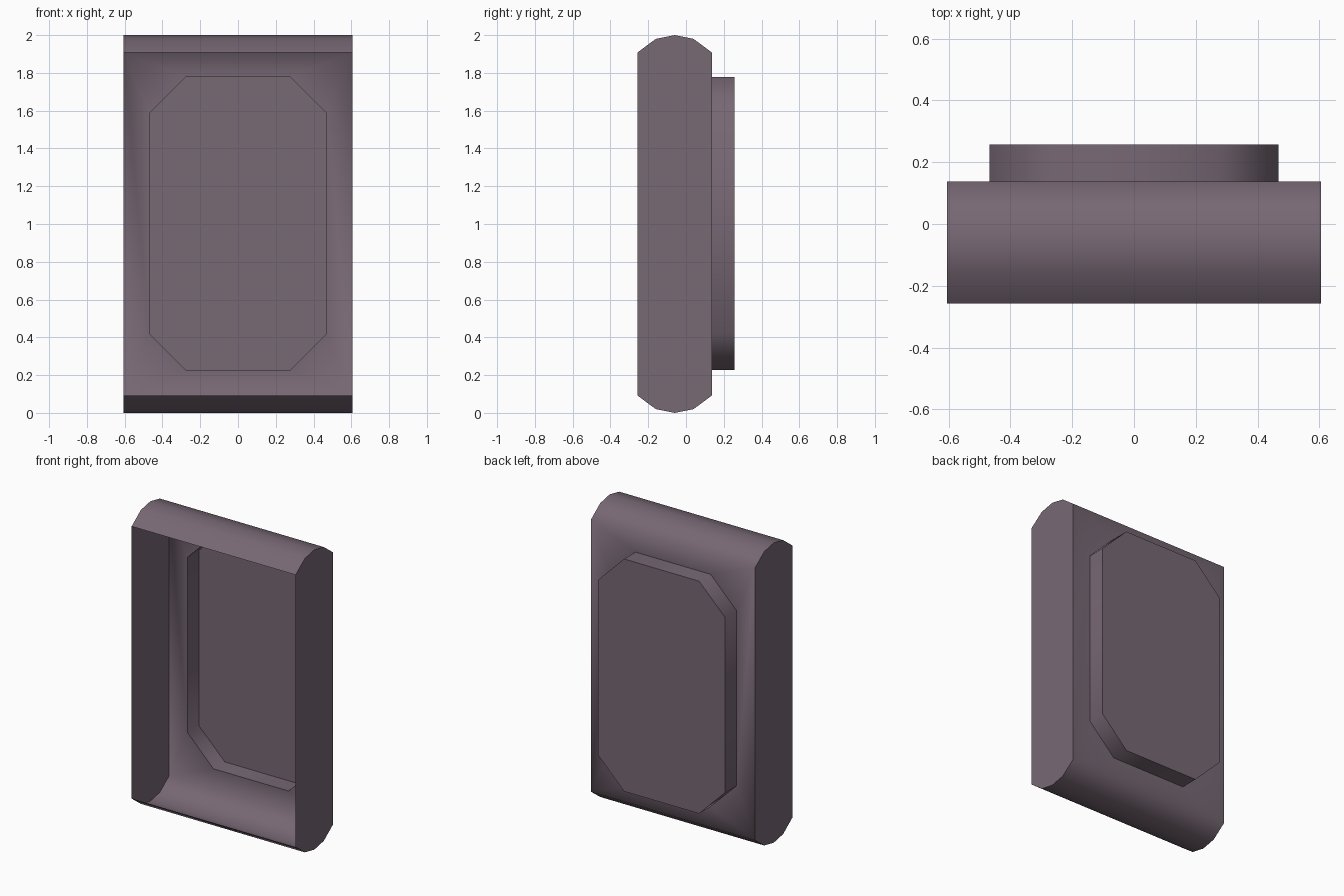
import bpy, bmesh
from math import radians

cube = bpy.data.objects.get("Cube")
if cube:
    bpy.data.objects.remove(cube, do_unlink=True)

HALF_W = 0.605
BACK, REAR = 0.137, 0.257

mat = bpy.data.materials.new("dusty mauve")
mat.use_nodes = True
colour = (0.185, 0.138, 0.175, 1)
mat.diffuse_color = colour
mat.node_tree.nodes["Principled BSDF"].inputs["Base Color"].default_value = colour

bm = bmesh.new()

# Side outline, from the top front edge over the roof, down the back and under
roof = [(-0.257, 1.908), (-0.16, 1.98), (-0.06, 2.0), (0.04, 1.98), (BACK, 1.908)]
outline = roof + [(y, 2 - z) for y, z in reversed(roof)]
left = [bm.verts.new((HALF_W, y, z)) for y, z in outline]
right = [bm.verts.new((-HALF_W, y, z)) for y, z in outline]

# Flat side walls and curved roof and floor; the front stays open
bm.faces.new(left)
bm.faces.new(right[::-1])
n = len(roof)
for i in range(len(outline) - 1):
    if i != n - 1:
        bm.faces.new((left[i], right[i], right[i + 1], left[i + 1]))


# Eight-sided recess: two points per corner
def octagon(y):
    rings = []
    for sx, sz in ((1, 1), (-1, 1), (-1, -1), (1, -1)):
        pair = [(sx * 0.468, sz * 0.585), (sx * 0.277, sz * 0.775)]
        if sx * sz < 0:
            pair.reverse()
        rings += [bm.verts.new((x, y, 1.003 + z)) for x, z in pair]
    return rings


rim, cap = octagon(BACK), octagon(REAR)
corners = [left[n - 1], right[n - 1], right[n], left[n]]
for i, corner in enumerate(corners):
    a, b, c = rim[2 * i], rim[2 * i + 1], rim[(2 * i + 2) % 8]
    bm.faces.new((corner, a, b))
    bm.faces.new((corner, b, c, corners[(i + 1) % 4]))
for i in range(8):
    j = (i + 1) % 8
    bm.faces.new((rim[i], cap[i], cap[j], rim[j]))
bm.faces.new(cap)
bmesh.ops.recalc_face_normals(bm, faces=bm.faces)

# Make sure the normals point out of the shell
bm.faces.ensure_lookup_table()
if bm.faces[0].normal.x < 0:
    bmesh.ops.reverse_faces(bm, faces=bm.faces)

mesh = bpy.data.meshes.new("recessed_shell")
bm.to_mesh(mesh)
bm.free()
mesh.materials.append(mat)
shell = bpy.data.objects.new("recessed_shell", mesh)
bpy.context.collection.objects.link(shell)
bpy.ops.object.select_all(action="DESELECT")
shell.select_set(True)
bpy.context.view_layer.objects.active = shell
bpy.ops.object.shade_smooth_by_angle(angle=radians(60))
